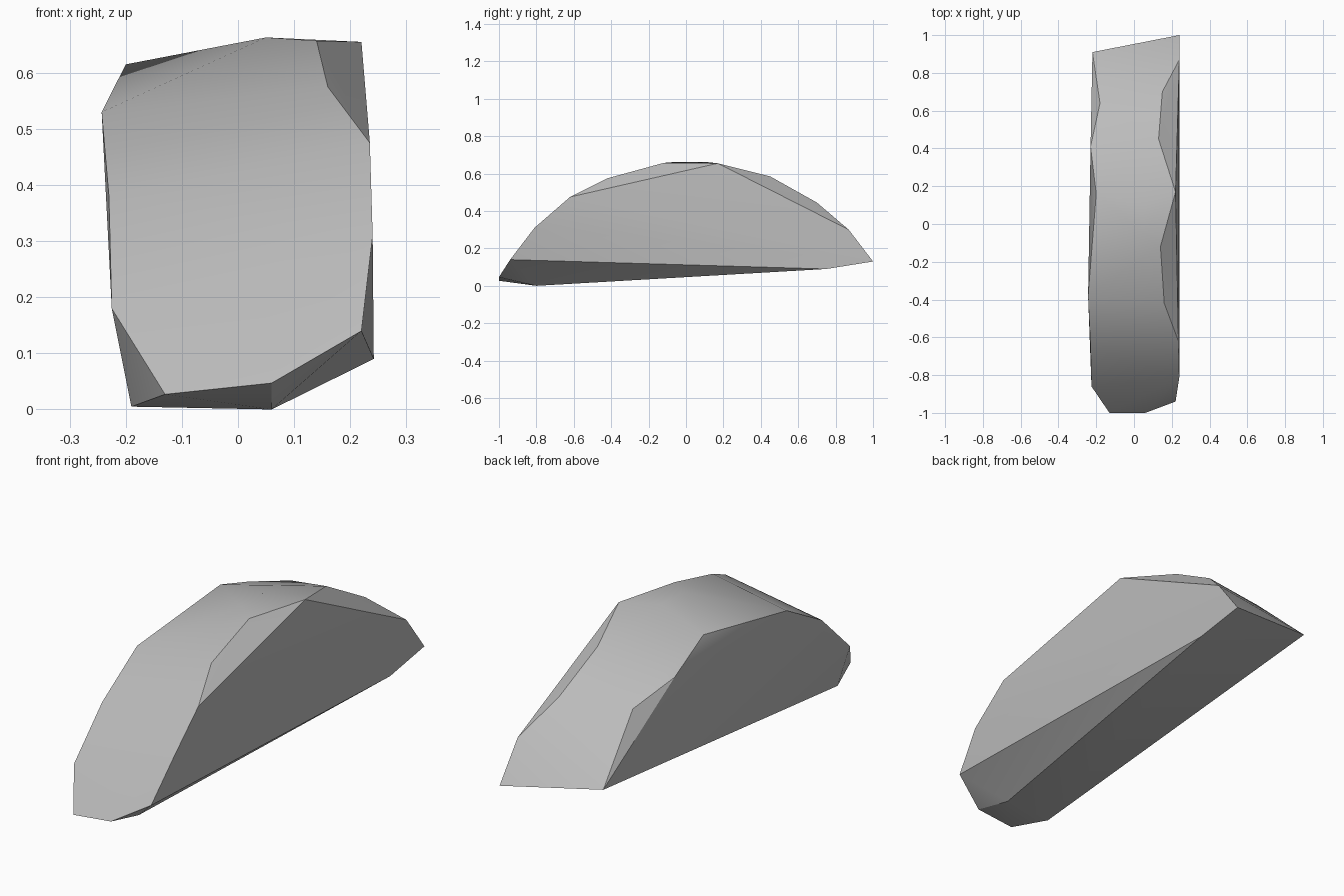
import bpy
import bmesh
import math

# Remove the default object
default_cube = bpy.data.objects.get("Cube")
if default_cube:
    bpy.data.objects.remove(default_cube, do_unlink=True)

# Stone material
stone = bpy.data.materials.new("grey stone")
stone.use_nodes = True
stone_grey = (0.5, 0.5, 0.5, 1)
stone.diffuse_color = stone_grey
stone.node_tree.nodes["Principled BSDF"].inputs["Base Color"].default_value = stone_grey

# Left rim of the arch, running from the back end to the front end
left_rim = [
    (.24, 1, .13), (.24, .87, .3), (.15, .7, .445), (.13, .45, .585),
    (.22, .17, .655), (.14, -.12, .657), (.16, -.42, .575),
    (.235, -.62, .475), (.24, -.81, .31), (.22, -.94, .14),
]

# Right rim of the arch, lower and more weathered
right_rim = [
    (-.22, .91, .2), (-.18, .64, .455), (-.23, .41, .525), (-.2, .16, .615),
    (-.243, -.38, .53), (-.23, -.65, .38), (-.225, -.86, .18),
]

# Crown, front toe, back lip and underside corners
crown = [(.05, -.05, .663), (.05, .1, .663)]
front_toe = [(.06, -1, .047), (-.13, -1, .027)]
back_lip = [(.09, .97, .155)]
underside = [(.06, -.8, 0), (-.19, -.82, .005), (.242, .75, .09)]


def chipped_block(name, corners, material, smooth_degrees):
    """Wrap the corners in a closed convex block with crisp chipped edges."""
    bm = bmesh.new()
    for corner in corners:
        bm.verts.new(corner)
    result = bmesh.ops.convex_hull(bm, input=bm.verts[:])
    # Discard corners that fall inside the block
    unused = [v for v in bm.verts if not v.link_faces]
    bmesh.ops.delete(bm, geom=unused, context='VERTS')
    # Merge nearly flat triangles into broad facets
    bmesh.ops.dissolve_limit(bm, angle_limit=math.radians(2),
                             verts=bm.verts[:], edges=bm.edges[:])
    bmesh.ops.recalc_face_normals(bm, faces=bm.faces[:])

    mesh = bpy.data.meshes.new(name)
    bm.to_mesh(mesh)
    bm.free()
    mesh.materials.append(material)
    block = bpy.data.objects.new(name, mesh)
    bpy.context.collection.objects.link(block)

    # Smooth the arch while keeping the chips sharp
    bpy.ops.object.select_all(action='DESELECT')
    block.select_set(True)
    bpy.context.view_layer.objects.active = block
    bpy.ops.object.shade_smooth_by_angle(angle=math.radians(smooth_degrees))
    return block


# Arched rock slab
chipped_block("arched_rock",
              left_rim + right_rim + crown + front_toe + back_lip + underside,
              stone, 24)
